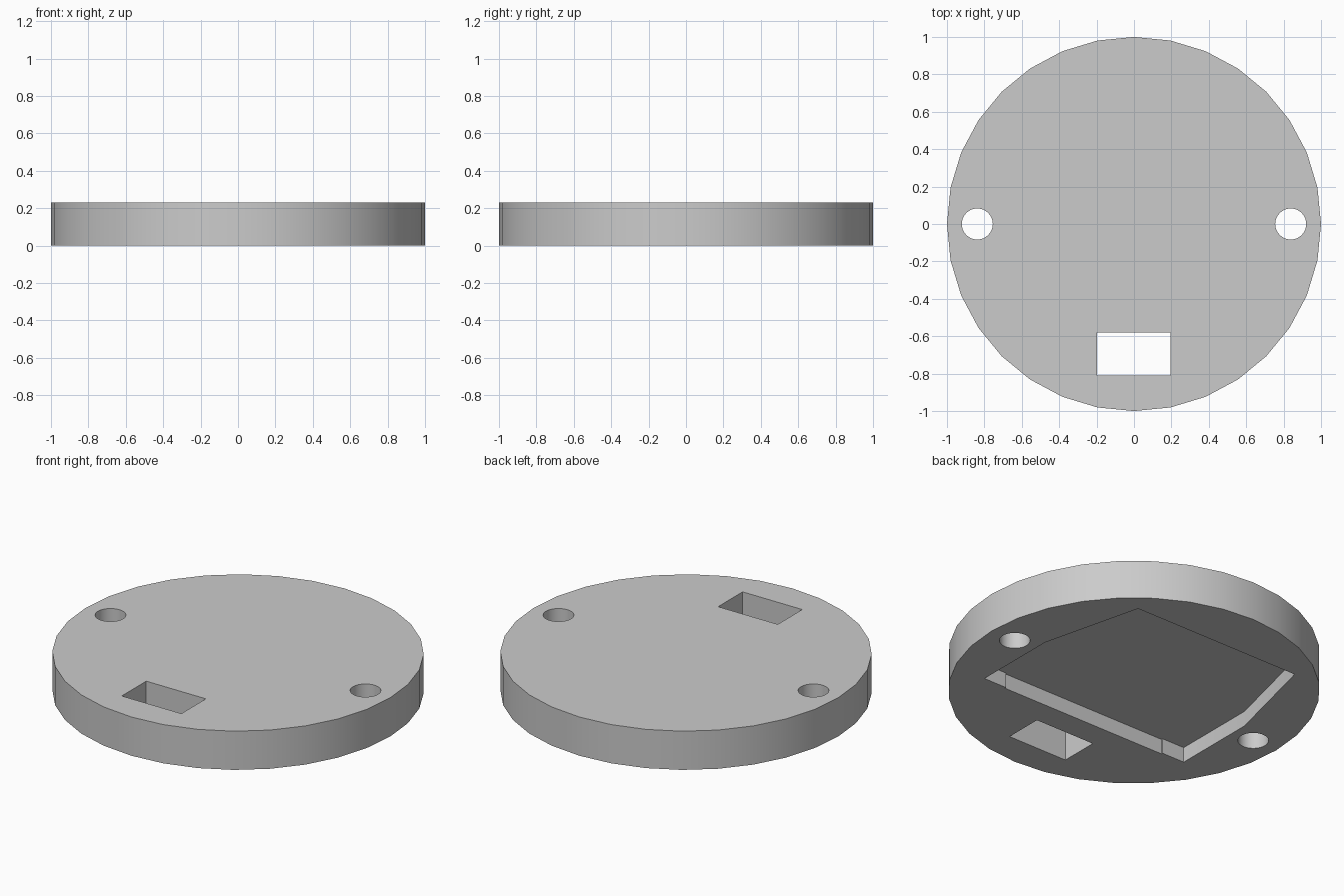
import bpy, bmesh, math

HEIGHT = 0.23
POCKET = 0.09
SIDES = 32

if "Cube" in bpy.data.objects:
    bpy.data.objects.remove(bpy.data.objects["Cube"], do_unlink=True)

grey = bpy.data.materials.new("plain grey")
grey.use_nodes = True
colour = (0.6, 0.6, 0.6, 1)
grey.diffuse_color = colour
grey.node_tree.nodes["Principled BSDF"].inputs["Base Color"].default_value = colour


def ring(radius, cx=0.0):
    steps = [2 * math.pi * i / SIDES for i in range(SIDES)]
    return [(cx + radius * math.cos(a), radius * math.sin(a)) for a in steps]


def prism(name, outline, low, high):
    """Extrude a counter-clockwise outline from low to high."""
    bm = bmesh.new()
    base = bm.faces.new([bm.verts.new((x, y, low)) for x, y in outline])
    top = bmesh.ops.extrude_face_region(bm, geom=[base])["geom"]
    verts = [v for v in top if isinstance(v, bmesh.types.BMVert)]
    bmesh.ops.translate(bm, verts=verts, vec=(0, 0, high - low))
    bmesh.ops.recalc_face_normals(bm, faces=bm.faces)
    mesh = bpy.data.meshes.new(name)
    bm.to_mesh(mesh)
    bm.free()
    mesh.materials.append(grey)
    obj = bpy.data.objects.new(name, mesh)
    bpy.context.collection.objects.link(obj)
    return obj


# Round plate
plate = prism("round_plate", ring(1.0), 0, HEIGHT)

# Pocket under the plate, symmetric about x = 0, with a slightly deeper front wall
half = [(0.55, -0.427), (0.55, -0.418), (0.70, -0.418), (0.70, 0.09), (0.55, 0.69)]
pocket = half + [(-x, y) for x, y in reversed(half)]

# Through holes: two round ones and a rectangular slot
slot = [(-0.197, -0.81), (0.195, -0.81), (0.195, -0.58), (-0.197, -0.58)]
cutters = [
    prism("pocket_cutter", pocket, -0.1, POCKET),
    prism("slot_cutter", slot, -0.1, HEIGHT + 0.1),
    prism("left_hole_cutter", ring(0.083, 0.838), -0.1, HEIGHT + 0.1),
    prism("right_hole_cutter", ring(0.083, -0.838), -0.1, HEIGHT + 0.1),
]

bpy.ops.object.select_all(action="DESELECT")
plate.select_set(True)
bpy.context.view_layer.objects.active = plate
for cutter in cutters:
    cutter.hide_render = True
    mod = plate.modifiers.new(cutter.name, "BOOLEAN")
    mod.operation = "DIFFERENCE"
    mod.solver = "EXACT"
    mod.object = cutter
    bpy.ops.object.modifier_apply(modifier=mod.name)
    bpy.data.objects.remove(cutter, do_unlink=True)

# Smooth round walls, sharp rims
bpy.ops.object.shade_smooth_by_angle(angle=math.radians(30))
